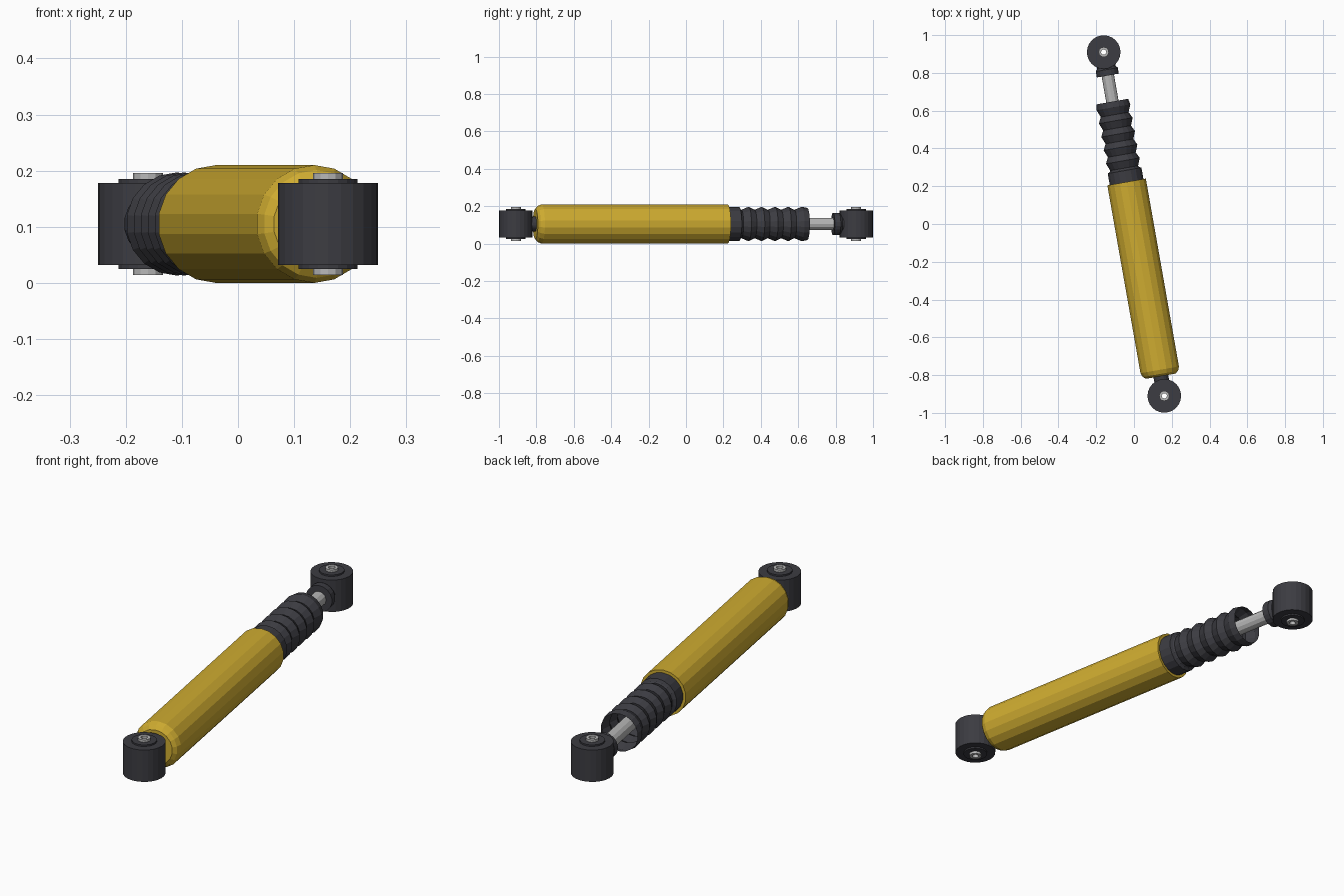
import bpy, bmesh, math
from mathutils import Vector

if "Cube" in bpy.data.objects:
    bpy.data.objects.remove(bpy.data.objects["Cube"])

Z0 = 0.105                                   # height of the damper axis
TILT = math.radians(10)
AXIS = Vector((-math.sin(TILT), math.cos(TILT), 0))
UP = Vector((0, 0, 1))
MID = Vector((0, 0, Z0))
EYE_T = 0.924                                # eye centres along the axis


def material(name, rgb):
    m = bpy.data.materials.new(name)
    m.diffuse_color = (*rgb, 1)
    m.use_nodes = True
    m.node_tree.nodes["Principled BSDF"].inputs["Base Color"].default_value = m.diffuse_color
    return m


YELLOW = material("yellow paint", (0.62, 0.41, 0.03))
RUBBER = material("dark rubber", (0.045, 0.045, 0.054))
STEEL = material("bare steel", (0.48, 0.48, 0.48))


def lathe(name, profile, mat, sides=18, centre=MID, axis=AXIS, up=UP, ring=False, caps=True):
    """Spin (radius, distance) points about an axis; ring closes the profile."""
    side = axis.cross(up)
    bm = bmesh.new()
    loops = []
    for r, t in profile:
        loops.append([bm.verts.new(centre + axis * t + r * (
            up * math.cos(2 * math.pi * i / sides) + side * math.sin(2 * math.pi * i / sides)))
            for i in range(sides)])
    pairs = list(zip(loops, loops[1:]))
    if ring:
        pairs.append((loops[-1], loops[0]))
    elif caps:
        bm.faces.new(loops[0])
        bm.faces.new(loops[-1])
    for a, b in pairs:
        for i in range(sides):
            j = (i + 1) % sides
            bm.faces.new((a[i], a[j], b[j], b[i]))
    bmesh.ops.recalc_face_normals(bm, faces=bm.faces)
    me = bpy.data.meshes.new(name)
    bm.to_mesh(me)
    bm.free()
    me.materials.append(mat)
    ob = bpy.data.objects.new(name, me)
    bpy.context.collection.objects.link(ob)
    return ob


def sleeve(name, r_out, r_in, half, mat, sides, centre):
    """Upright hollow cylinder."""
    lathe(name, [(r_out, -half), (r_out, half), (r_in, half), (r_in, -half)],
          mat, sides, centre, UP, Vector((0, 1, 0)), ring=True)


# Main cylinder with a chamfered lower end
lathe("body", [(0.080, -0.818), (0.096, -0.806), (0.105, -0.784), (0.105, 0.226)], YELLOW)

# Sliding rod
lathe("rod", [(0.033, 0.20), (0.033, 0.83)], STEEL, 12)

# Rubber boot: plain cuff, groove, then five folds with an open end
boot = [(0.092, 0.222), (0.092, 0.287), (0.080, 0.293)]
pitch = 0.072
for k in range(5):
    t = 0.300 + k * pitch
    boot += [(0.076, t), (0.092, t + pitch * 0.55)]
boot += [(0.076, 0.660)]
boot[-1] = (0.086, 0.658)
lathe("boot", boot, RUBBER, caps=False)

# Collar and necks joining the eyes
lathe("rod_collar", [(0.060, 0.798), (0.060, 0.830), (0.050, 0.842), (0.050, 0.862)], RUBBER)
lathe("body_neck", [(0.040, -0.862), (0.040, -0.81)], RUBBER)

# Mounting eyes with bushing and pin sleeve
for label, s in (("lower", -1), ("upper", 1)):
    c = MID + AXIS * EYE_T * s
    sleeve(label + "_eye", 0.089, 0.050, 0.073, RUBBER, 24, c)
    sleeve(label + "_bushing", 0.053, 0.026, 0.080, RUBBER, 18, c)
    sleeve(label + "_pin_sleeve", 0.027, 0.014, 0.091, STEEL, 12, c)
